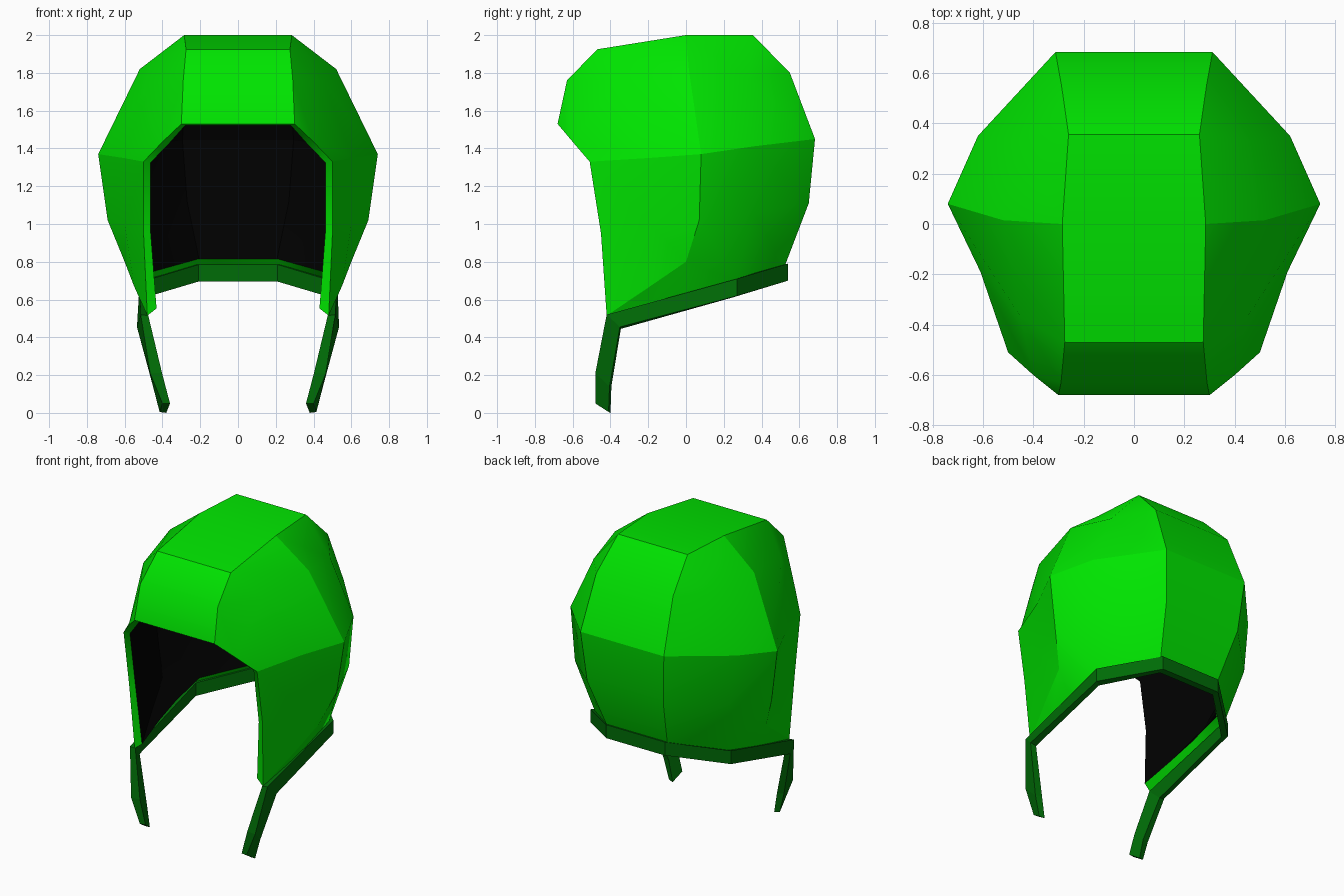
import bpy, bmesh, math

if "Cube" in bpy.data.objects:
    bpy.data.objects.remove(bpy.data.objects["Cube"])

def material(name, rgb):
    m = bpy.data.materials.new(name)
    m.diffuse_color = (*rgb, 1)
    m.use_nodes = True
    m.node_tree.nodes["Principled BSDF"].inputs["Base Color"].default_value = m.diffuse_color
    return m

green = material("bright_green", (0, 0.78, 0))
dark = material("dark_green", (0, 0.15, 0.002))
black = material("black", (0, 0, 0))

def make_object(name, bm, mats):
    me = bpy.data.meshes.new(name)
    bm.to_mesh(me)
    bm.free()
    ob = bpy.data.objects.new(name, me)
    bpy.context.collection.objects.link(ob)
    for m in mats:
        me.materials.append(m)
    bpy.ops.object.select_all(action='DESELECT')
    ob.select_set(True)
    bpy.context.view_layer.objects.active = ob
    return ob

# Shell control points on the right half
P = {
    # centre strip edge, from brim over the crown to the nape
    "p0": (.30, -.68, 1.53), "p1": (.29, -.63, 1.76), "p2": (.275, -.47, 1.925),
    "p3": (.285, 0, 2.0), "p4": (.26, .355, 2.0), "p5": (.288, .55, 1.80),
    "p6": (.312, .683, 1.45), "p7": (.285, .65, 1.11), "p8": (.225, .52, .77),
    # upper side
    "q": (.40, -.60, 1.435), "m": (.52, .015, 1.82),
    "d": (.45, -.37, 1.76), "g": (.46, .33, 1.77),
    # widest ring and lower side
    "a": (.50, -.51, 1.33), "e": (.61, -.19, 1.35), "b": (.74, .08, 1.37), "f": (.62, .35, 1.41),
    "a1": (.50, -.45, .95), "e1": (.60, -.19, 1.0), "b1": (.69, .07, 1.02), "f1": (.58, .36, 1.06),
    "b2": (.60, 0, .80), "b3": (.55, -.19, .67), "b4": (.48, -.42, .515), "f2": (.50, .26, .70),
    "r2": (.51, 0, .63), "r3": (.50, -.19, .575),
}
QUADS = ["p0 q p1", "p1 q d p2", "q a e d", "p2 d m p3", "d e b m",
         "p3 m g p4", "m b f g", "p4 g p5", "g f p6 p5",
         "a a1 e1 e", "e e1 b1 b", "a1 b4 b3 e1", "e1 b3 b2 b1",
         "b b1 f1 f", "f f1 p7 p6", "b1 b2 f2 f1", "f1 f2 p8 p7",
         "b2 r2 f2", "b2 b3 r3 r2", "b3 b4 r3"]
CREASES = ["p0 p1 p2 p3 p4 p5 p6 p7 p8", "a e b f p6", "p3 m b b1 b2 b3 b4"]

bm = bmesh.new()
V = {}
for s in (1, -1):
    for k, (x, y, z) in P.items():
        V[k, s] = bm.verts.new((x * s, y, z))
    for q in QUADS:
        bm.faces.new([V[k, s] for k in q.split()])
for i in range(8):
    k, n = f"p{i}", f"p{i + 1}"
    bm.faces.new([V[k, 1], V[n, 1], V[n, -1], V[k, -1]])
bmesh.ops.recalc_face_normals(bm, faces=bm.faces)
bm.normal_update()
crown = max(bm.faces, key=lambda f: f.calc_center_median().z)
if crown.normal.z < 0:
    bmesh.ops.reverse_faces(bm, faces=bm.faces[:])
for f in bm.faces:
    f.smooth = True
pairs = []
for s in (1, -1):
    for c in CREASES:
        ks = c.split()
        pairs += [(V[i, s], V[j, s]) for i, j in zip(ks, ks[1:])]
pairs += [(V[k, 1], V[k, -1]) for k in ("p2", "p4", "p6")]
for u, v in pairs:
    e = bm.edges.get((u, v))
    if e:
        e.smooth = False

# Helmet shell: green outside and rim, black lining
shell = make_object("helmet_shell", bm, [green, black])
sol = shell.modifiers.new("thickness", 'SOLIDIFY')
sol.thickness = .04
sol.offset = -1
sol.use_even_offset = True
sol.material_offset = 1
sol.material_offset_rim = 0
bpy.ops.object.modifier_apply(modifier=sol.name)

# Slope the lower rim: raise the lining's bottom edge
bm = bmesh.new()
bm.from_mesh(shell.data)
for v in bm.verts:
    if len({f.material_index for f in v.link_faces}) == 2 and v.co.z < .85:
        v.co.z += .03
        v.co.x *= .98
bm.to_mesh(shell.data)
bm.free()
bpy.ops.object.shade_smooth_by_angle(angle=math.radians(50), keep_sharp_edges=True)

# Neck band running into the two hanging straps, one swept rectangle
# corners: outer top, outer bottom, inner bottom, inner top
HALF = [
    [(.22, .54, .79), (.22, .54, .70), (.21, .50, .695), (.21, .50, .785)],
    [(.525, .27, .71), (.525, .27, .62), (.49, .25, .612), (.49, .25, .70)],
    [(.515, -.42, .52), (.535, -.35, .455), (.495, -.345, .445), (.475, -.42, .515)],
    [(.465, -.48, .21), (.45, -.405, .14), (.405, -.395, .14), (.402, -.475, .21)],
    [(.40, -.48, .05), (.415, -.41, .005), (.38, -.40, 0), (.36, -.475, .05)],
]
rings = [[(-x, y, z) for x, y, z in r] for r in reversed(HALF)] + HALF
bm = bmesh.new()
loops = [[bm.verts.new(c) for c in r] for r in rings]
for r, n in zip(loops, loops[1:]):
    for i in range(4):
        j = (i + 1) % 4
        bm.faces.new([r[i], r[j], n[j], n[i]])
bm.faces.new(loops[0])
bm.faces.new(loops[-1])
bmesh.ops.recalc_face_normals(bm, faces=bm.faces)
make_object("neck_band_and_straps", bm, [dark])
